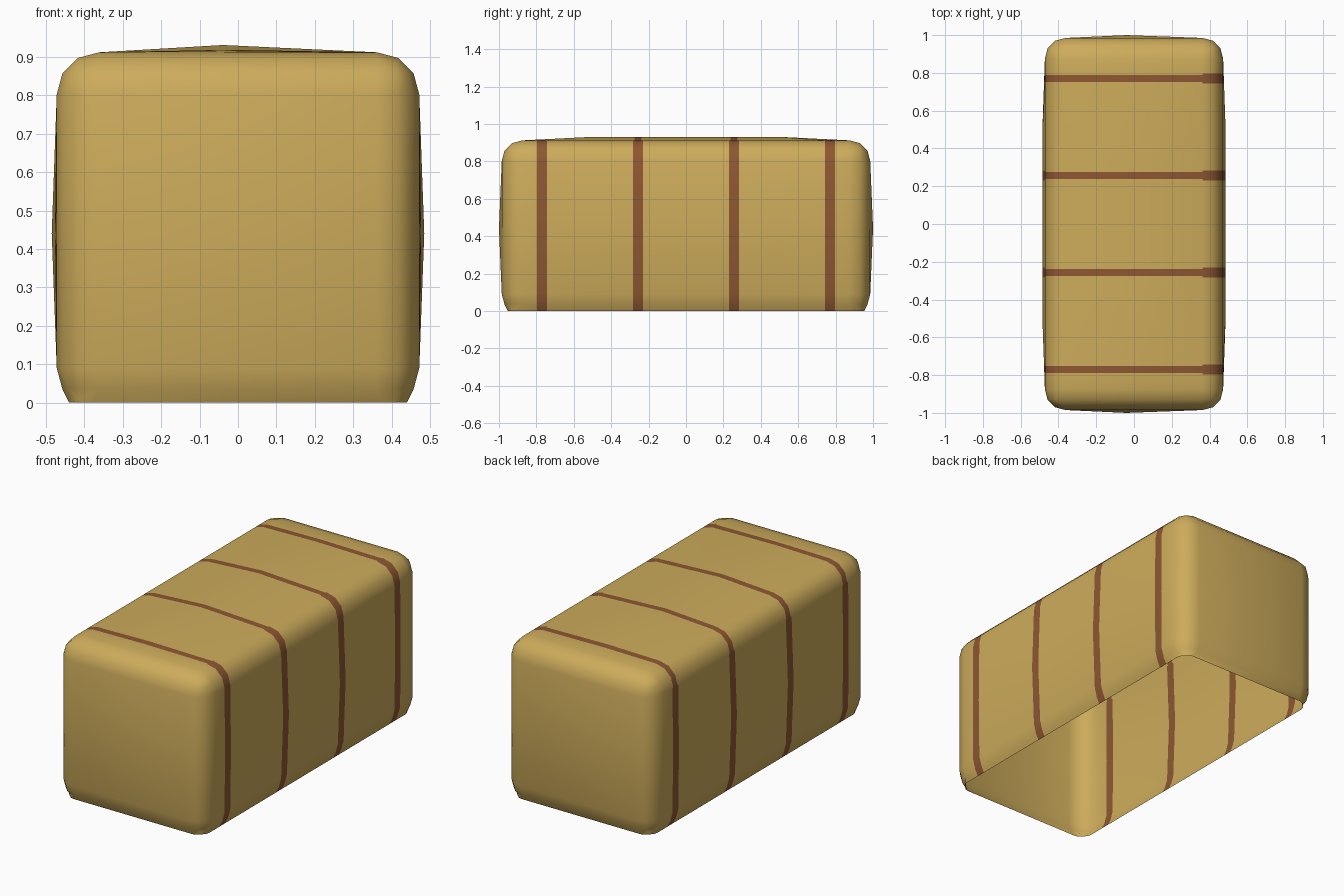
import bpy
import bmesh
from mathutils import Vector

if "Cube" in bpy.data.objects:
    bpy.data.objects.remove(bpy.data.objects["Cube"])

HX, HY, TOP, LOW, R = 0.472, 0.985, 0.912, -0.02, 0.11
BANDS = (-0.77, -0.257, 0.257, 0.77)
THIN, WIDE = 0.019, 0.026
MID_X, MID_Z = -0.04, 0.44


def material(name, colour):
    m = bpy.data.materials.new(name)
    m.diffuse_color = (*colour, 1)
    m.use_nodes = True
    m.node_tree.nodes["Principled BSDF"].inputs["Base Color"].default_value = m.diffuse_color
    return m


def ramp(v, start, end):
    """1 up to start, falling to 0 at end."""
    return max(0.0, min(1.0, (end - abs(v)) / (end - start)))


def tent(v, mid, lo, hi):
    t = (v - lo) / (mid - lo) if v < mid else (hi - v) / (hi - mid)
    return max(0.0, min(1.0, t))


bm = bmesh.new()


def cut(axis, value, clear=False):
    no = Vector((0, 0, 0))
    no[axis] = 1
    bmesh.ops.bisect_plane(bm, geom=bm.verts[:] + bm.edges[:] + bm.faces[:], dist=1e-5,
                           plane_co=no * value, plane_no=no, clear_inner=clear)


# rounded block, open at the bottom
bmesh.ops.create_cube(bm, size=2)
for v in bm.verts:
    v.co = (v.co.x * HX, v.co.y * HY, TOP if v.co.z > 0 else LOW)
bmesh.ops.bevel(bm, geom=bm.edges[:], offset=R, segments=3, profile=0.5, affect='EDGES')
cut(2, 0, clear=True)

# loops for the bulge and the twine edges
cut(0, MID_X)
cut(2, MID_Z)
for y in (-0.5, 0, 0.5):
    cut(1, y)
for b in BANDS:
    for d in (-WIDE, -THIN, THIN, WIDE):
        cut(1, b + d)

# twine colour: thin across the top, wider down the sides
for f in bm.faces:
    c = f.calc_center_median()
    d = min(abs(c.y - b) for b in BANDS)
    half = WIDE if (c.x > HX - R or c.z < TOP - R) else THIN
    f.material_index = 1 if d < half else 0
    f.smooth = True

# swell the sides, ends and top, and straighten the bottom rim
for v in bm.verts:
    x, y, z = v.co
    tz = tent(z, MID_Z, LOW + R, TOP - R)
    tx = tent(x, MID_X, R - HX, HX - R)
    ty = ramp(y, 0.5, HY - R)
    if abs(x) > HX - 0.001:
        v.co.x += 0.013 * tz * ty * (1 if x > 0 else -1)
    if abs(y) > HY - 0.001:
        v.co.y += 0.015 * tz * tx * (1 if y > 0 else -1)
    if z > TOP - 0.001:
        v.co.z += 0.019 * tx * ty
    if z < 0.001:
        if abs(x) > HX - R - 0.001:
            v.co.x += 0.018 * (1 if x > 0 else -1)
        if abs(y) > HY - R - 0.001:
            v.co.y += 0.018 * (1 if y > 0 else -1)

mesh = bpy.data.meshes.new("hay_bale")
bm.to_mesh(mesh)
bm.free()
mesh.materials.append(material("straw gold", (0.61, 0.41, 0.105)))
mesh.materials.append(material("twine brown", (0.27, 0.095, 0.032)))
bale = bpy.data.objects.new("hay_bale", mesh)
bpy.context.collection.objects.link(bale)
